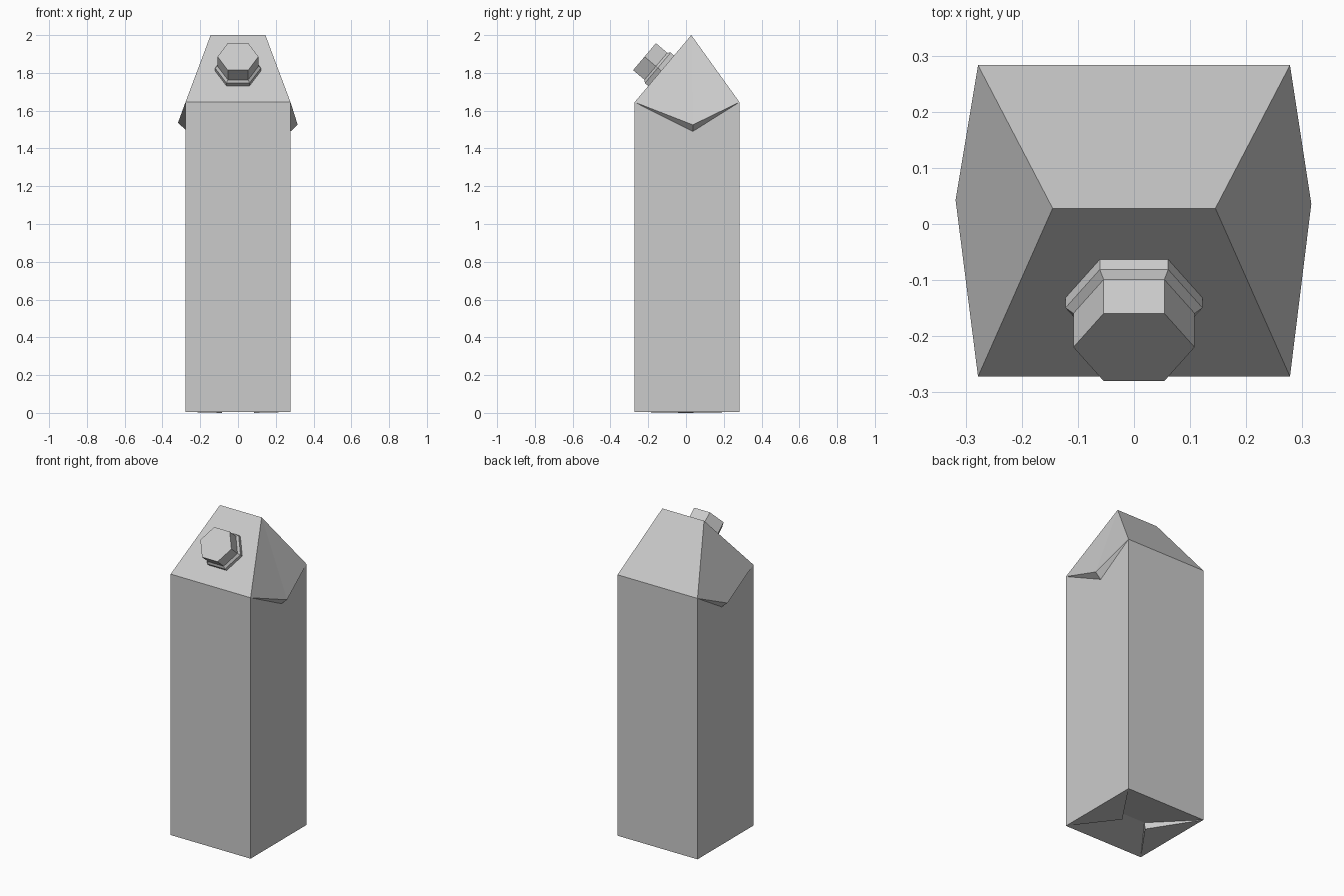
import bpy, bmesh, math
from mathutils import Vector, Matrix

if "Cube" in bpy.data.objects:
    bpy.data.objects.remove(bpy.data.objects["Cube"])

W, YF, YB = 0.278, -0.272, 0.283      # half width, front and back
ZB, ZS = 0.005, 1.645                 # bottom edge, shoulder
RIDGE_Y, RIDGE_Z = 0.028, 2.0


def finish(name, bm):
    bmesh.ops.recalc_face_normals(bm, faces=bm.faces)
    mesh = bpy.data.meshes.new(name)
    bm.to_mesh(mesh)
    bm.free()
    obj = bpy.data.objects.new(name, mesh)
    bpy.context.collection.objects.link(obj)
    return obj


# Carton: walls, gable roof, folded ears and folded base
bm = bmesh.new()
sides = []
for s, ear_y, ear_x, ear_z, under_z in ((-1, 0.043, 0.318, 1.535, 1.50),
                                        (1, 0.036, 0.316, 1.525, 1.49)):
    pts = dict(bf=(s * W, YF, ZB), bb=(s * W, YB, ZB),
               tf=(s * W, YF, ZS), tb=(s * W, YB, ZS),
               ridge=(s * 0.145, RIDGE_Y, RIDGE_Z),
               ear=(s * ear_x, ear_y, ear_z), under=(s * W, ear_y, under_z),
               flap=(s * 0.085, -0.003, 0.0), recess=(s * 0.08, -0.003, 0.04))
    v = {k: bm.verts.new(p) for k, p in pts.items()}
    for keys in ("bf bb tb under tf", "tf ear ridge", "tb ear ridge",
                 "tf ear under", "tb ear under",
                 "bf bb flap", "bf flap recess", "bb flap recess"):
        bm.faces.new([v[k] for k in keys.split()])
    sides.append(v)
l, r = sides
for a, b in (("bf", "tf"), ("bb", "tb"), ("tf", "ridge"), ("tb", "ridge"),
             ("bf", "recess"), ("bb", "recess")):
    bm.faces.new((l[a], r[a], r[b], l[b]))
finish("carton", bm)


# Hexagonal turned part from (radius, height) rings
def hex_part(name, profile, matrix):
    bm = bmesh.new()
    rings = [[bm.verts.new((rad * math.cos(i * math.pi / 3),
                            rad * math.sin(i * math.pi / 3), h))
              for i in range(6)] for rad, h in profile]
    for a, b in zip(rings, rings[1:]):
        for i in range(6):
            j = (i + 1) % 6
            bm.faces.new((a[i], a[j], b[j], b[i]))
    bm.faces.new(rings[0])
    bm.faces.new(rings[-1])
    finish(name, bm).matrix_world = matrix


# Screw cap and its collar, set square on the front roof slope
tilt = math.atan2(RIDGE_Z - ZS, RIDGE_Y - YF)
place = Matrix.Translation(Vector((0, -0.131, 1.811))) @ Matrix.Rotation(tilt, 4, 'X')
hex_part("cap_collar", [(0.122, -0.003), (0.122, 0.024), (0.108, 0.037)], place)
hex_part("screw_cap", [(0.108, 0.037), (0.108, 0.116)], place)
